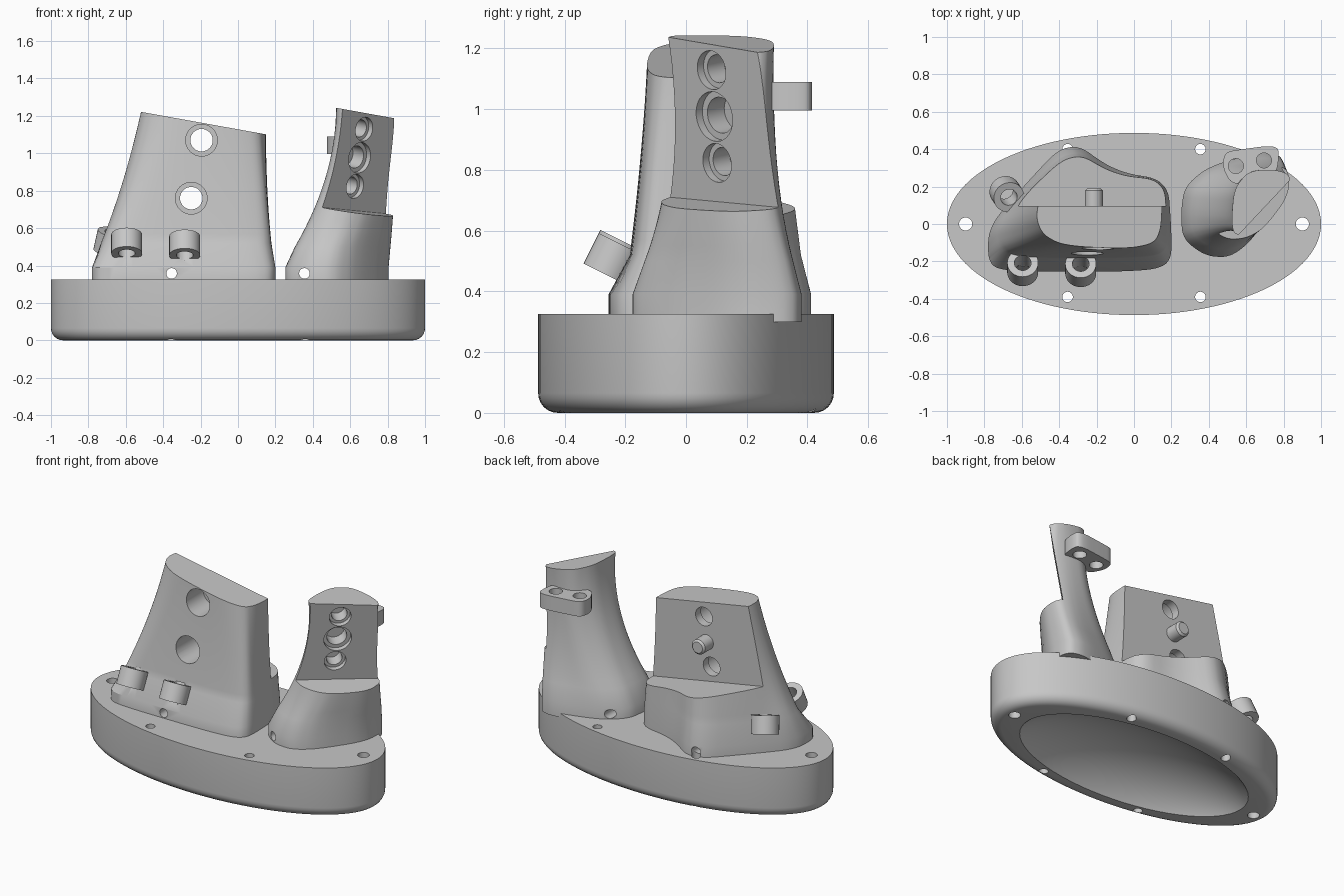
import bpy
import bmesh
import math
from mathutils import Matrix, Vector

cube = bpy.data.objects.get("Cube")
if cube:
    bpy.data.objects.remove(cube, do_unlink=True)

grey = bpy.data.materials.new("plain_grey")
grey.use_nodes = True
grey.diffuse_color = (0.57, 0.57, 0.57, 1)
grey.node_tree.nodes["Principled BSDF"].inputs["Base Color"].default_value = (0.57, 0.57, 0.57, 1)


def finish(name, bm):
    bmesh.ops.recalc_face_normals(bm, faces=bm.faces)
    mesh = bpy.data.meshes.new(name)
    bm.to_mesh(mesh)
    bm.free()
    mesh.materials.append(grey)
    obj = bpy.data.objects.new(name, mesh)
    bpy.context.collection.objects.link(obj)
    return obj


def loft(name, rings):
    """Skin a stack of equal-length point rings and cap both ends."""
    bm = bmesh.new()
    rows = [[bm.verts.new(p) for p in ring] for ring in rings]
    count = len(rows[0])
    for low, high in zip(rows, rows[1:]):
        for i in range(count):
            j = (i + 1) % count
            bm.faces.new((low[i], low[j], high[j], high[i]))
    bm.faces.new(rows[0][::-1])
    bm.faces.new(rows[-1])
    return finish(name, bm)


def rounded(points, passes=3, cut=0.22):
    """Corner-cut a control polygon into a smooth outline."""
    pts = [Vector(p) for p in points]
    for _ in range(passes):
        pts = [q for a, b in zip(pts, pts[1:] + pts[:1])
               for q in (a.lerp(b, cut), b.lerp(a, cut))]
    return pts


def rod(name, centre, axis, radius, length, sides=32):
    bm = bmesh.new()
    turn = Vector(axis).to_track_quat("Z", "Y").to_matrix().to_4x4()
    bmesh.ops.create_cone(bm, cap_ends=True, segments=sides, radius1=radius,
                          radius2=radius, depth=length,
                          matrix=Matrix.Translation(centre) @ turn)
    return finish(name, bm)


def block(origin, normal, up, back=0.0):
    """Unit-deep cutter whose lower edge is at origin, facing normal and up."""
    u = Vector(up).normalized()
    n = Vector(normal)
    n = (n - u * n.dot(u)).normalized()
    w = u.cross(n)
    basis = Matrix((n, w, u)).transposed().to_4x4()
    bm = bmesh.new()
    shift = Matrix.Translation(Vector(origin) + n * (0.5 - back) + u * 0.5)
    bmesh.ops.create_cube(bm, size=1, matrix=shift @ basis @ Matrix.Diagonal((1, 2, 1, 1)))
    return finish("cutter", bm), n, u


def boolean(obj, tool):
    mod = obj.modifiers.new("cut", "BOOLEAN")
    mod.operation = "DIFFERENCE"
    mod.solver = "EXACT"
    mod.object = tool
    bpy.context.view_layer.objects.active = obj
    bpy.ops.object.modifier_apply(modifier=mod.name)
    bpy.data.objects.remove(tool, do_unlink=True)


def drill(obj, centre, axis, radius, length):
    boolean(obj, rod("cutter", centre, axis, radius, length))


def tower(name, heights, foot, outlines):
    """Straight foot, then a quadratic blend through three outlines."""
    za, zb, zc = heights
    a, b, c = [rounded(o) for o in outlines]
    rings = [[(p.x, p.y, z) for p in rounded(foot)] for z in (0.30, 0.39)]
    steps = 16
    for k in range(steps + 1):
        z = za + (zc - za) * k / steps
        wa = (z - zb) * (z - zc) / ((za - zb) * (za - zc))
        wb = (z - za) * (z - zc) / ((zb - za) * (zb - zc))
        wc = (z - za) * (z - zb) / ((zc - za) * (zc - zb))
        rings.append([(*(p * wa + q * wb + r * wc), z) for p, q, r in zip(a, b, c)])
    return loft(name, rings)


# Oval base with a rounded lower edge and a domed hollow
def oval(inset, z, sides=112):
    return [((1 - inset) * math.cos(math.tau * i / sides),
             (0.487 - inset) * math.sin(math.tau * i / sides), z) for i in range(sides)]


R = 0.065
arc = [math.radians(15 * k) for k in range(7)]
base = loft("oval_base", [oval(R * (1 - math.sin(t)), R * (1 - math.cos(t))) for t in arc]
            + [oval(0, 0.325)])
bm = bmesh.new()
bmesh.ops.create_uvsphere(bm, u_segments=64, v_segments=32, radius=1,
                          matrix=Matrix.Translation((0, 0, -.15))
                          @ Matrix.Diagonal((0.886, 0.426, 0.35, 1)))
boolean(base, finish("cutter", bm))

# Wide tower with a chamfered foot
wide = tower("wide_tower", (0.52, 0.85, 1.3), [
    (-.78, -.02), (-.78, -.22), (-.66, -.255), (.06, -.255), (.2, -.21),
    (.2, -.02), (.18, .235), (-.1, .28), (-.35, .46), (-.62, .17)], (
    [(-.74, 0), (-.72, -.15), (-.58, -.185), (0, -.185), (.175, -.16),
     (.18, -.02), (.17, .235), (-.1, .27), (-.34, .42), (-.61, .15)],
    [(-.625, .02), (-.59, -.1), (-.46, -.148), (0, -.15), (.14, -.125),
     (.155, -.02), (.155, .225), (-.1, .25), (-.32, .37), (-.57, .16)],
    [(-.51, .04), (-.47, -.05), (-.36, -.107), (-.07, -.128), (.09, -.09),
     (.15, 0), (.15, .2), (-.1, .24), (-.3, .3), (-.47, .2)]))
lean = (0.18, 0, 1)
boolean(wide, block((-.22, .095, .658), (0, 1, 0), lean)[0])
boolean(wide, block((-.51, 0, 1.22), (0, 1, 0), lean, back=0.5)[0])
for x, z in ((-.195, 1.07), (-.25, .76)):
    drill(wide, (x, -.13, z), (0, 1, 0), .085, .34)
    drill(wide, (x, 0, z), (0, 1, 0), .06, .8)

# Locating peg on the flat back, with a chamfered tip
peg = rod("locating_peg", (-.215, .13, .91), (0, 1, 0), .048, .12)
bevel = peg.modifiers.new("chamfer", "BEVEL")
bevel.width = 0.012
bevel.segments = 1

# Narrow tower with a flat, angled mounting face
narrow = tower("narrow_tower", (0.5, 0.69, 1.3), [
    (.25, .06), (.26, -.08), (.38, -.17), (.51, -.18), (.63, -.09),
    (.805, .17), (.805, .36), (.69, .39), (.4, .31), (.27, .2)], (
    [(.3, .06), (.315, -.06), (.42, -.13), (.53, -.14), (.64, -.07),
     (.815, .16), (.815, .335), (.71, .36), (.45, .305), (.325, .195)],
    [(.397, .05), (.415, -.04), (.5, -.085), (.6, -.075), (.7, -.02),
     (.83, .15), (.83, .29), (.73, .32), (.54, .3), (.42, .19)],
    [(.523, .06), (.523, -.05), (.57, -.075), (.67, -.045), (.77, .03),
     (.835, .17), (.83, .28), (.74, .3), (.6, .28), (.535, .19)]))
foot = Vector((.605, .11, .695))
cutter, face, up = block(foot, (.72, -.69, 0), (.16, -.06, 1))
boolean(narrow, cutter)
boolean(narrow, block((.515, .1, 1.245), (0, 1, 0), lean, back=0.5)[0])
for rise, outer, inner in ((.13, .065, .047), (.285, .083, .06), (.44, .065, .047)):
    spot = foot + up * rise
    drill(narrow, spot, face, outer, .06)
    drill(narrow, spot, face, inner, .22)

# Two-hole bracket behind the narrow tower
outline = rounded([(.53, .2), (.472, .3), (.485, .385), (.58, .4),
                   (.73, .42), (.78, .4), (.76, .25)])
bracket = loft("two_hole_bracket", [[(p.x, p.y, z) for p in outline] for z in (.995, 1.09)])
for x, y in ((.545, .31), (.695, .34)):
    drill(bracket, (x, y, 1.04), (0, 0, 1), .04, .3)

# Tilted cable loops on the wide tower
loops = []
for name, centre, axis in (
        ("front_outer_loop", (-.595, -.233, .515), (0, .45, .9)),
        ("front_inner_loop", (-.285, -.238, .505), (0, .45, .9)),
        ("rear_loop", (-.68, .16, .525), (.2, -.3, .9))):
    loop = rod(name, centre, axis, .083, .112)
    drill(loop, centre, axis, .045, .3)
    drill(wide, centre, axis, .045, .13)
    loops.append(loop)

# Vertical screw holes, and cross holes through the tower feet
for side, tower_part in ((-1, wide), (1, narrow)):
    drill(base, (side * .9, 0, .2), (0, 0, 1), .035, .6)
    for y in (-.39, .4):
        drill(base, (side * .355, y, .2), (0, 0, 1), .028, .6)
    drill(tower_part, (side * .355, 0, .358), (0, 1, 0), .028, 1.2)
drill(wide, (-.355, .4, .33), (0, 0, 1), .028, .08)

# Smooth shading with crisp edges
bpy.ops.object.select_all(action="DESELECT")
for obj in [base, wide, peg, narrow, bracket] + loops:
    obj.select_set(True)
    bpy.context.view_layer.objects.active = obj
bpy.ops.object.shade_smooth_by_angle(angle=math.radians(30))
